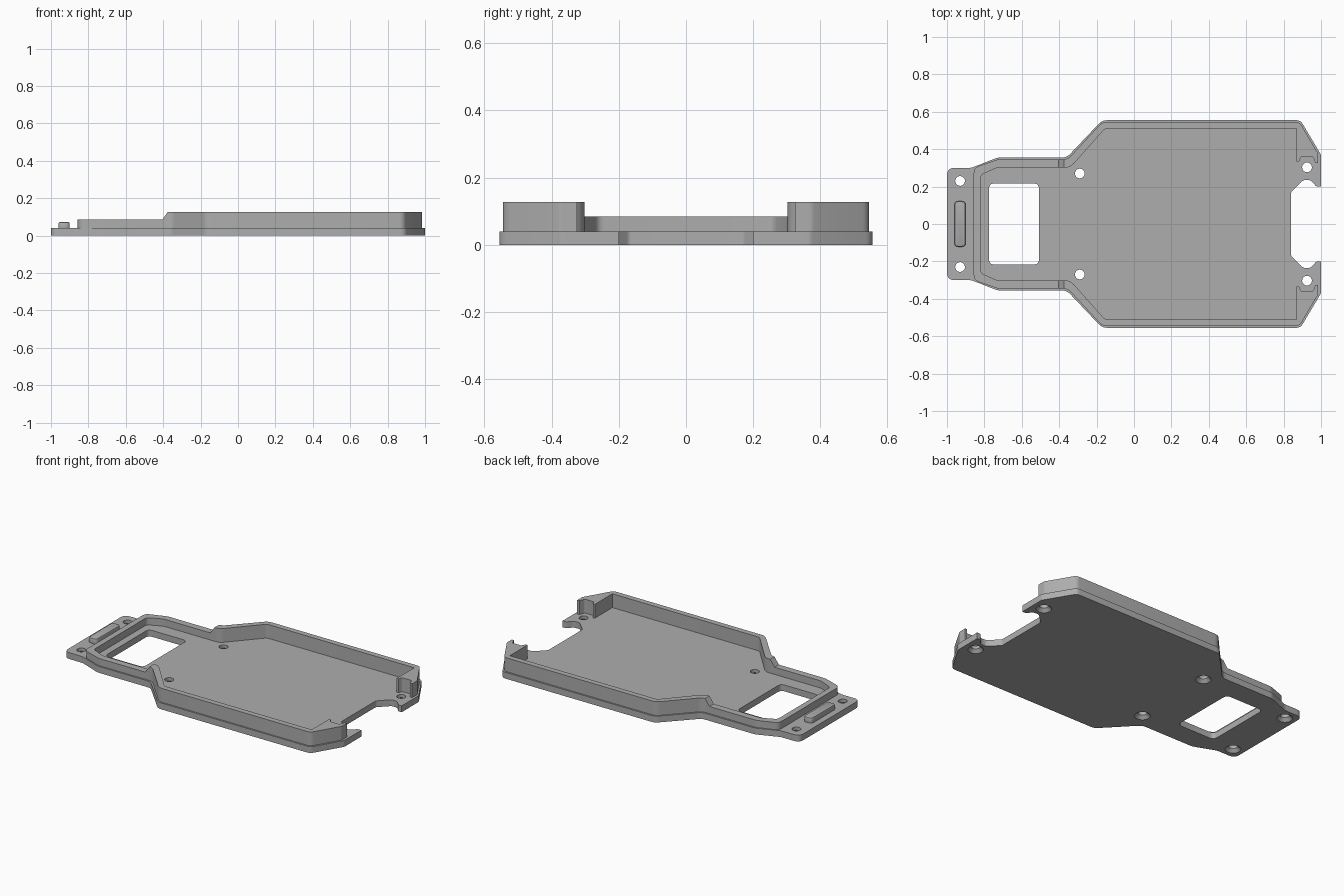
import bpy, bmesh, math
from mathutils import Vector

cube = bpy.data.objects.get("Cube")
if cube:
    bpy.data.objects.remove(cube, do_unlink=True)

grey = bpy.data.materials.new("plain grey")
grey.use_nodes = True
colour = (0.42, 0.42, 0.42, 1)
grey.diffuse_color = colour
grey.node_tree.nodes["Principled BSDF"].inputs["Base Color"].default_value = colour

FLOOR = 0.04
STEPS = 5


def rounded(points):
    """Round each (x, y, radius) corner of a closed outline."""
    result = []
    for i, (x, y, r) in enumerate(points):
        p = Vector((x, y))
        a = Vector(points[i - 1][:2]) - p
        b = Vector(points[(i + 1) % len(points)][:2]) - p
        if r == 0:
            result.append(p)
            continue
        turn = math.pi - a.angle(b)
        d = min(r * math.tan(turn / 2), 0.45 * a.length, 0.45 * b.length)
        start, end = p + a.normalized() * d, p + b.normalized() * d
        for k in range(STEPS + 1):
            t = k / STEPS
            result.append(start * (1 - t) ** 2 + p * 2 * t * (1 - t) + end * t * t)
    return result


def flip(points):
    return [(x, -y, r) for x, y, r in points]


def box_outline(x0, x1, half, r):
    return rounded([(x0, -half, r), (x1, -half, r), (x1, half, r), (x0, half, r)])


def make(name, bm):
    bmesh.ops.recalc_face_normals(bm, faces=bm.faces)
    mesh = bpy.data.meshes.new(name)
    bm.to_mesh(mesh)
    bm.free()
    mesh.materials.append(grey)
    obj = bpy.data.objects.new(name, mesh)
    bpy.context.collection.objects.link(obj)
    return obj


def loft(bm, rings):
    """Skin a stack of equal rings and cap both ends."""
    loops = [[bm.verts.new(p) for p in ring] for ring in rings]
    n = len(loops[0])
    for low, high in zip(loops, loops[1:]):
        for i in range(n):
            j = (i + 1) % n
            bm.faces.new((low[i], low[j], high[j], high[i]))
    bm.faces.new(loops[0][::-1])
    bm.faces.new(loops[-1])


def prism(name, outline, z0, z1):
    bm = bmesh.new()
    loft(bm, [[(p[0], p[1], z) for p in outline] for z in (z0, z1)])
    return make(name, bm)


def bake(obj):
    """Replace the mesh by its modified version."""
    graph = bpy.context.evaluated_depsgraph_get()
    mesh = bpy.data.meshes.new_from_object(obj.evaluated_get(graph))
    obj.modifiers.clear()
    obj.data = mesh


def cut(obj, cutter):
    cutter.hide_render = True
    mod = obj.modifiers.new("cut", 'BOOLEAN')
    mod.operation = 'DIFFERENCE'
    mod.solver = 'EXACT'
    mod.object = cutter
    bake(obj)
    bpy.data.objects.remove(cutter, do_unlink=True)


# Base plate with a notch in the +x end
half = [(0.84, 0.17, 0.02), (0.905, 0.235, 0.03), (0.945, 0.235, 0.03),
        (0.975, 0.2, 0.02), (1, 0.2, 0), (1, 0.37, 0.03), (0.89, 0.555, 0.04),
        (-0.17, 0.555, 0.06), (-0.36, 0.355, 0.06), (-0.73, 0.355, 0.08),
        (-0.87, 0.3, 0.08), (-1, 0.3, 0.04)]
plate = prism("base_plate", rounded(half + flip(half)[::-1]), 0, FLOOR)

# Window and countersunk screw holes
cut(plate, prism("window_cutter", box_outline(-0.775, -0.508, 0.217, 0.03), -0.1, 0.1))
bm = bmesh.new()
for hx, hy in ((-0.93, 0.23), (-0.29, 0.27), (0.925, 0.303)):
    for side in (1, -1):
        rings = []
        for r, z in ((0.047, -0.002), (0.026, 0.02), (0.026, 0.06)):
            rings.append([(hx + r * math.cos(math.tau * k / 24),
                           side * hy + r * math.sin(math.tau * k / 24), z)
                          for k in range(24)])
        loft(bm, rings)
cut(plate, make("screw_cutter", bm))

# Raised rim, open at the +x end with a screw relief in each solid corner
outer = [(0.985, 0.325, 0), (0.985, 0.375, 0.03), (0.885, 0.545, 0.04),
         (-0.17, 0.545, 0.06), (-0.355, 0.345, 0.06), (-0.73, 0.345, 0.08),
         (-0.857, 0.3, 0.04)]
inner = [(0.97, 0.325, 0), (0.957, 0.36, 0.01), (0.893, 0.36, 0.01),
         (0.883, 0.335, 0), (0.87, 0.335, 0), (0.87, 0.51, 0), (-0.155, 0.51, 0.03),
         (-0.34, 0.302, 0.06), (-0.73, 0.302, 0.06), (-0.82, 0.262, 0.03)]
rim_outline = outer + flip(outer)[::-1] + flip(inner) + inner[::-1]
rim = prism("rim_wall", rounded(rim_outline), FLOOR - 0.01, 0.127)

# Lower the narrow end of the rim with a short ramp
profile = [(-1.1, 0.085), (-0.405, 0.085), (-0.375, 0.127), (-0.36, 0.148), (-1.1, 0.148)]
bm = bmesh.new()
loft(bm, [[(x, y, z) for x, z in profile] for y in (-0.7, 0.7)])
cut(rim, make("ramp_cutter", bm))

# Small raised bar on the -x tab
bar = prism("tab_bar", box_outline(-0.96, -0.9, 0.122, 0.022), FLOOR - 0.015, 0.073)
bevel = bar.modifiers.new("bevel", 'BEVEL')
bevel.width = 0.009
bevel.segments = 2
bevel.limit_method = 'ANGLE'
bevel.angle_limit = math.radians(60)
bake(bar)

# Smooth fillets, sharp edges
bpy.ops.object.select_all(action='DESELECT')
for obj in (plate, rim, bar):
    obj.select_set(True)
bpy.context.view_layer.objects.active = plate
bpy.ops.object.shade_smooth_by_angle(angle=math.radians(30))
